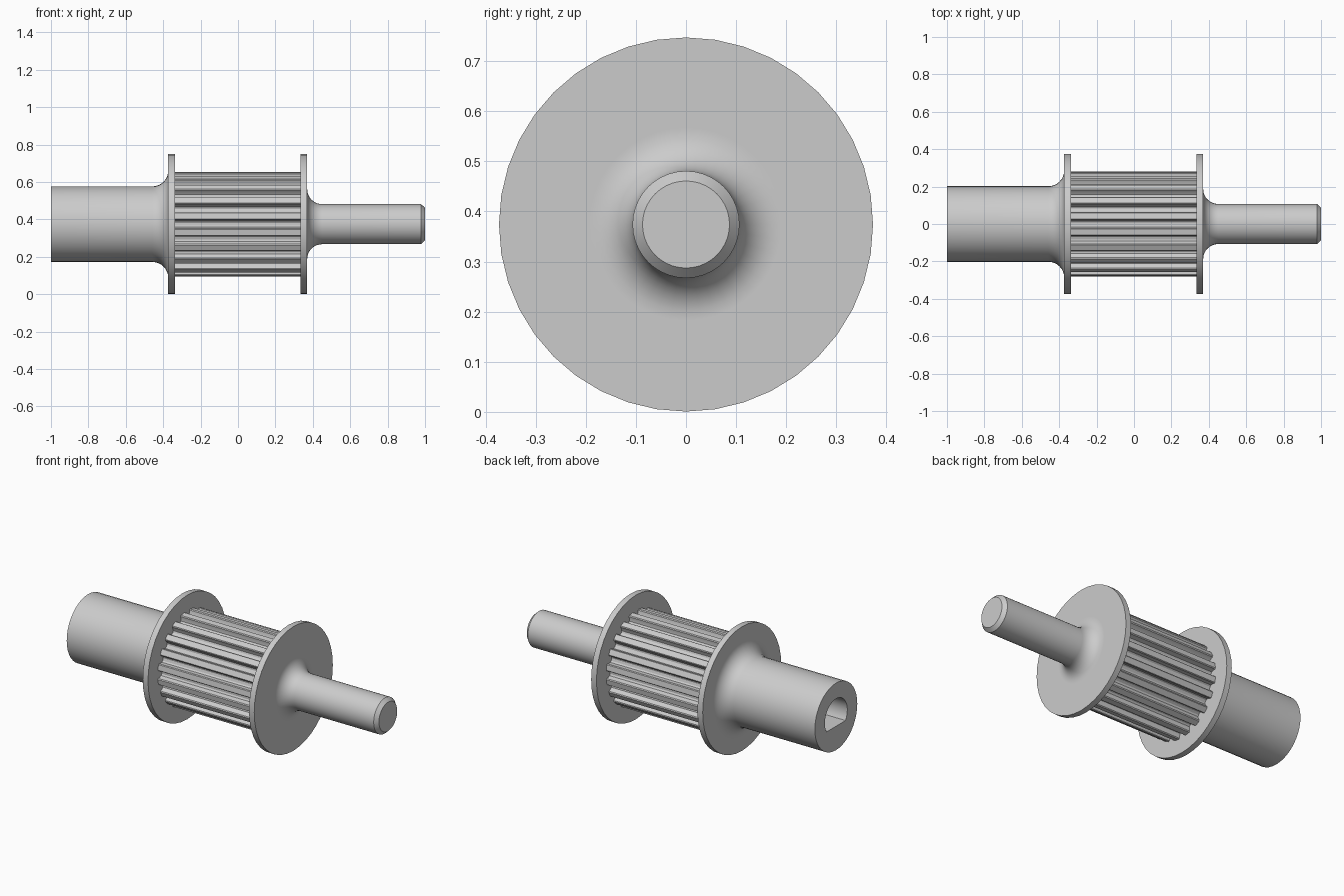
import bpy, bmesh, math

AXIS_Z = 0.374
SIDES = 40
TEETH = 20

if "Cube" in bpy.data.objects:
    bpy.data.objects.remove(bpy.data.objects["Cube"], do_unlink=True)

metal = bpy.data.materials.new("plain_grey")
metal.use_nodes = True
grey = (0.6, 0.6, 0.6, 1)
metal.diffuse_color = grey
metal.node_tree.nodes["Principled BSDF"].inputs["Base Color"].default_value = grey


def finish(name, bm):
    """Turn a bmesh into a named object with the shared material."""
    bmesh.ops.recalc_face_normals(bm, faces=bm.faces)
    mesh = bpy.data.meshes.new(name)
    bm.to_mesh(mesh)
    bm.free()
    mesh.materials.append(metal)
    obj = bpy.data.objects.new(name, mesh)
    bpy.context.collection.objects.link(obj)
    return obj


def select(obj):
    bpy.ops.object.select_all(action="DESELECT")
    obj.select_set(True)
    bpy.context.view_layer.objects.active = obj


def smooth(obj):
    select(obj)
    bpy.ops.object.shade_smooth_by_angle(angle=math.radians(28))


def lathe(name, profile):
    """Revolve (x, radius) points about the long axis and cap both ends."""
    bm = bmesh.new()
    rings = []
    for x, r in profile:
        angles = [math.tau * i / SIDES for i in range(SIDES)]
        rings.append([bm.verts.new((x, r * math.sin(a), AXIS_Z + r * math.cos(a)))
                      for a in angles])
    for a, b in zip(rings, rings[1:]):
        for i in range(SIDES):
            j = (i + 1) % SIDES
            bm.faces.new((a[i], a[j], b[j], b[i]))
    bm.faces.new(rings[0])
    bm.faces.new(rings[-1])
    return finish(name, bm)


def prism(name, outline, x0, x1):
    """Extrude a (y, z) outline along the long axis."""
    bm = bmesh.new()
    face = bm.faces.new([bm.verts.new((x0, y, AXIS_Z + z)) for y, z in outline])
    grown = bmesh.ops.extrude_face_region(bm, geom=[face])
    verts = [v for v in grown["geom"] if isinstance(v, bmesh.types.BMVert)]
    bmesh.ops.translate(bm, verts=verts, vec=(x1 - x0, 0, 0))
    return finish(name, bm)


def fillet(face_x, shaft_r, size, side, steps=8):
    """Quarter-round from the shaft up to a flange face, shaft end first."""
    points = []
    for i in range(steps + 1):
        a = math.pi / 2 * i / steps
        points.append((face_x + side * size * (1 - math.sin(a)),
                       shaft_r + size * (1 - math.cos(a))))
    # narrow extra ring keeps the flange face shading flat
    return points + [(face_x, shaft_r + size + 0.006)]


FLANGE_R = 0.374

# Thick shaft with fillet and flange
thick_shaft = lathe("thick_shaft_and_flange",
                    [(-1, 0.202)] + fillet(-0.373, 0.202, 0.085, -1)
                    + [(-0.373, FLANGE_R), (-0.338, FLANGE_R)])

# D-shaped blind bore in the thick shaft
BORE_R, FLAT = 0.107, 0.058
half = math.acos(FLAT / BORE_R)
bore = []
for i in range(33):
    a = half + (math.tau - 2 * half) * i / 32
    bore.append((-BORE_R * math.sin(a), -BORE_R * math.cos(a)))
cutter = prism("bore_cutter", bore, -1.1, -0.4)
cutter.hide_render = True
select(thick_shaft)
cut = thick_shaft.modifiers.new("bore", "BOOLEAN")
cut.operation = "DIFFERENCE"
cut.solver = "EXACT"
cut.object = cutter
bpy.ops.object.modifier_apply(modifier=cut.name)
bpy.data.objects.remove(cutter, do_unlink=True)
smooth(thick_shaft)

# Thin shaft with chamfered tip, fillet and flange
thin_shaft = lathe("thin_shaft_and_flange",
                   [(1, 0.087), (0.979, 0.107)] + fillet(0.37, 0.107, 0.08, 1)
                   + [(0.37, FLANGE_R), (0.335, FLANGE_R)])
smooth(thin_shaft)

# Toothed drum: one rounded groove repeated around the axis
groove = [(0.028, 0.281), (0.023, 0.276), (0.021, 0.262), (0.016, 0.249), (0.007, 0.243)]
groove = [(-t, r) for t, r in groove] + groove[::-1]
outline = []
for k in range(TEETH):
    for t, r in groove:
        a = math.tau * k / TEETH + t / r
        outline.append((r * math.sin(a), r * math.cos(a)))
smooth(prism("toothed_drum", outline, -0.35, 0.35))
